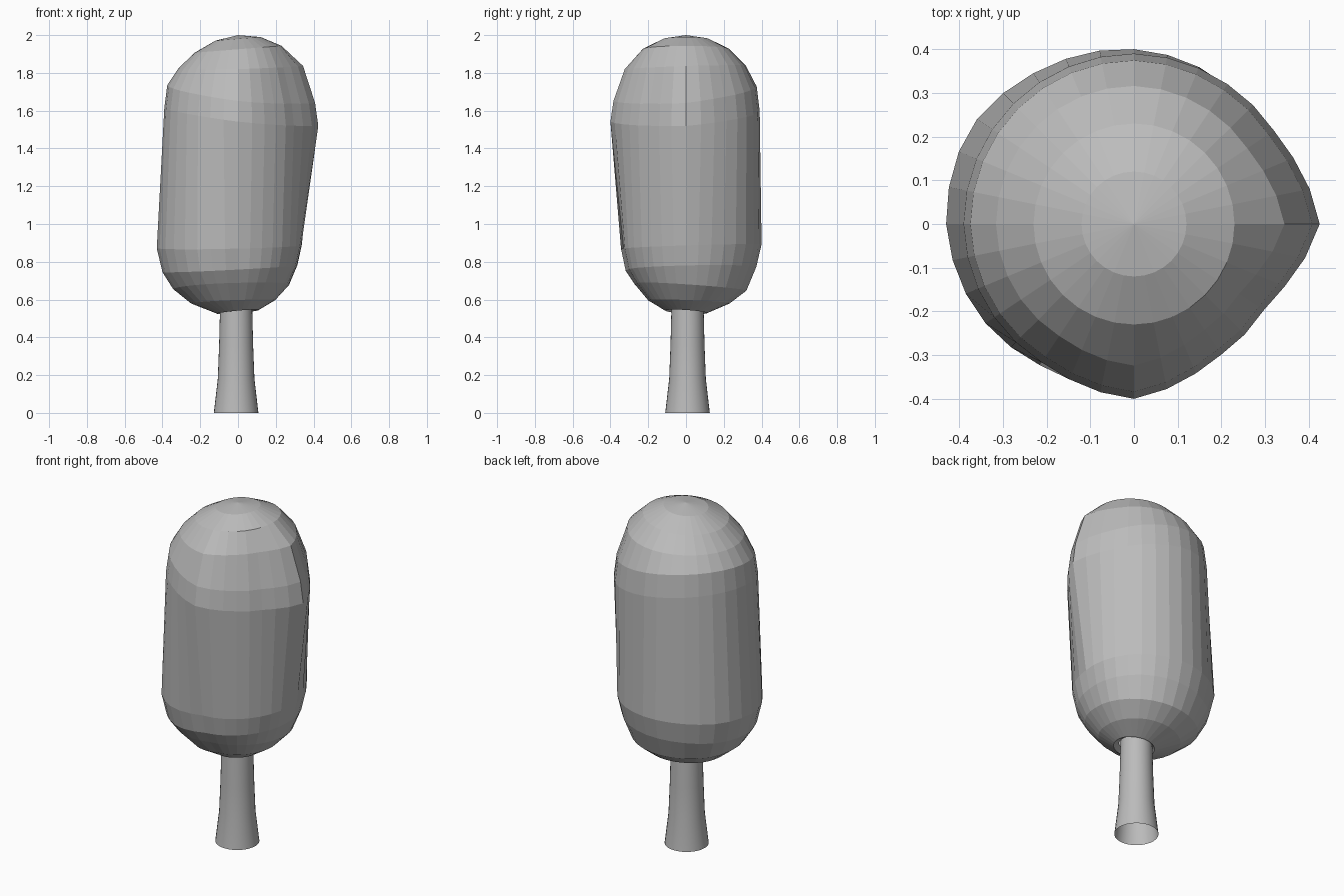
import bpy
import bmesh
from math import cos, sin, pi

SEGMENTS = 32

cube = bpy.data.objects.get("Cube")
if cube:
    bpy.data.objects.remove(cube, do_unlink=True)

grey = bpy.data.materials.new("plain_grey")
grey.use_nodes = True
colour = (0.5, 0.5, 0.5, 1)
grey.diffuse_color = colour
grey.node_tree.nodes["Principled BSDF"].inputs["Base Color"].default_value = colour


def sample(outline, t):
    """Radius on a closed outline, t in turns from +x."""
    f = (t % 1) * len(outline)
    i = int(f)
    a, b = outline[i % len(outline)], outline[(i + 1) % len(outline)]
    return a + (b - a) * (f - i)


def loft(name, rings, top=None):
    """Skin stacked rings; top is an optional closing point."""
    bm = bmesh.new()
    loops = [[bm.verts.new(p) for p in ring] for ring in rings]
    for low, high in zip(loops, loops[1:]):
        for i in range(SEGMENTS):
            j = (i + 1) % SEGMENTS
            bm.faces.new((low[i], low[j], high[j], high[i]))
    if top:
        tip = bm.verts.new(top)
        last = loops[-1]
        for i in range(SEGMENTS):
            bm.faces.new((last[i], last[(i + 1) % SEGMENTS], tip))
    mesh = bpy.data.meshes.new(name)
    bm.to_mesh(mesh)
    bm.free()
    mesh.materials.append(grey)
    obj = bpy.data.objects.new(name, mesh)
    bpy.context.collection.objects.link(obj)
    return obj


# Crown outlines, every 30 degrees anticlockwise from +x
ROUND = [1] * 12
LOWER = [.335, .36, .385, .40, .412, .435, .43, .412, .385, .33, .33, .33]
UPPER = [.425, .385, .385, .39, .39, .39, .39, .385, .38, .40, .36, .356]

# Crown rings: outline, scale, height, tilt along x, tilt along y
CROWN = [
    (ROUND, .08, .56, 0, 0),
    (ROUND, .11, .535, .09, -.06),
    (LOWER, .58, .59, .04, -.04),
    (LOWER, .80, .67, .04, -.07),
    (LOWER, .93, .765, .05, .02),
    (LOWER, 1, .88, .02, .03),
    (UPPER, 1, 1.57, -.12, .07),
    (UPPER, .96, 1.69, -.12, .1),
    (UPPER, .81, 1.83, .02, .03),
    (ROUND, .23, 1.925, .08, 0),
    (ROUND, .12, 1.98, .08, 0),
]


def crown_ring(outline, scale, height, tilt_x, tilt_y):
    points = []
    for i in range(SEGMENTS):
        t = i / SEGMENTS
        r = sample(outline, t) * scale
        x, y = r * cos(2 * pi * t), r * sin(2 * pi * t)
        points.append((x, y, height + tilt_x * x + tilt_y * y))
    return points


loft("crown", [crown_ring(*row) for row in CROWN], top=(0, 0, 2))

# Flared, open-ended trunk
TRUNK = [(.118, 0), (.097, .18), (.09, .36), (.084, .6)]
trunk = loft("trunk", [
    [(r * cos(2 * pi * i / SEGMENTS) - .01, r * sin(2 * pi * i / SEGMENTS) + .008, z)
     for i in range(SEGMENTS)]
    for r, z in TRUNK])
trunk.data.shade_smooth()
